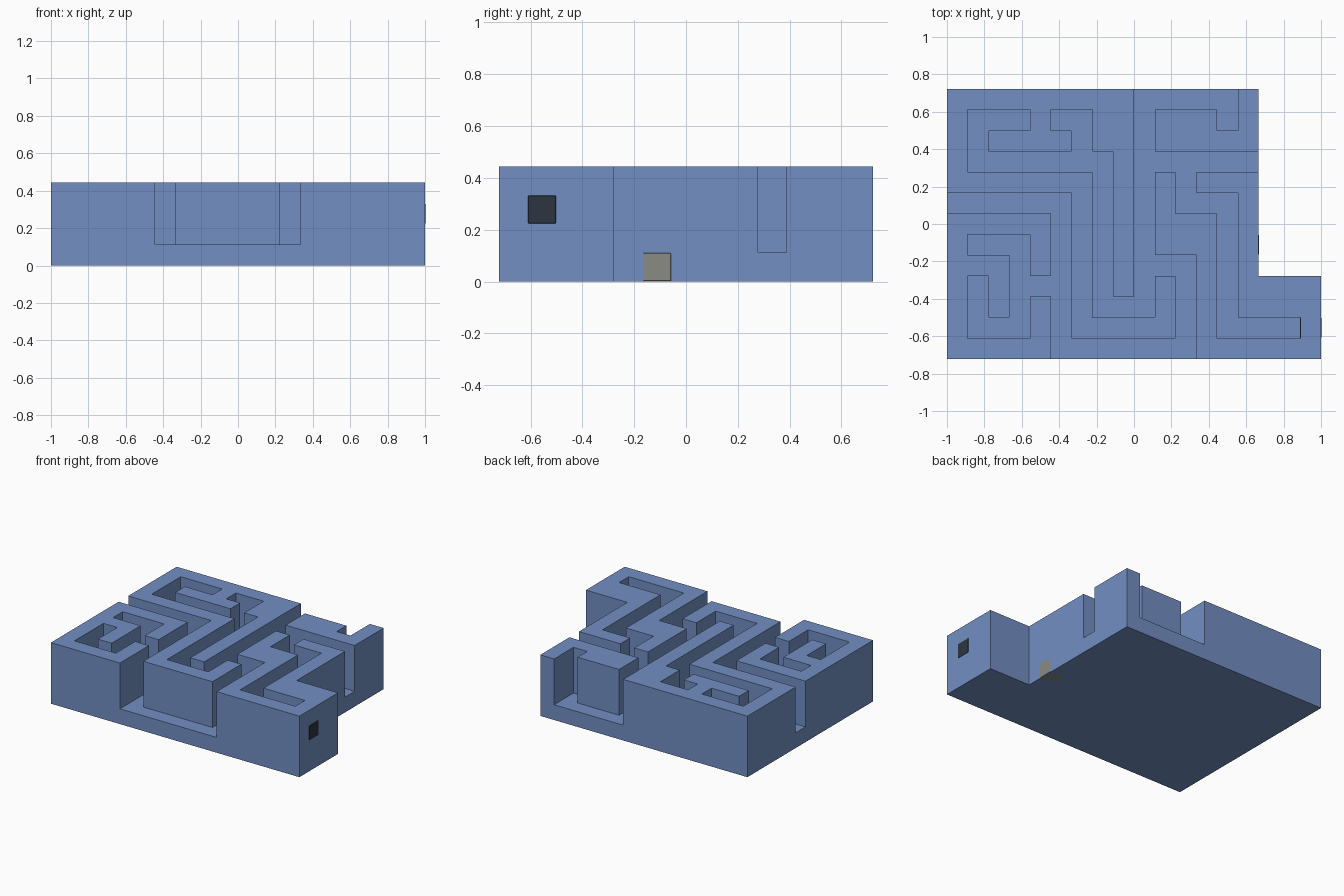
import bpy
import bmesh
from mathutils import Vector

# Floor plan, back row first: '#' tall wall, '.' corridor floor
PLAN = """
#########.....#
#...#..##.###.#
#.####.##.#####
#.......#......
#######.#.#.###
......#.#.#...#
#####.#.#.###.#
#...#.#.#.###.#
###.#.#.#...#.#
#.#...#.#.#.#.####
#.#.#.#...#.#.####
#...#.#####.#....#
#####.......######
""".split()[::-1]

WIDTH = max(len(row) for row in PLAN)
CELL = 2 / WIDTH
DEPTH = len(PLAN) * CELL


def material(name, rgb):
    """Flat material from display colour values in 0-255."""
    linear = [((c / 255 + 0.055) / 1.055) ** 2.4 for c in rgb]
    mat = bpy.data.materials.new(name)
    mat.use_nodes = True
    mat.diffuse_color = (*linear, 1)
    bsdf = mat.node_tree.nodes["Principled BSDF"]
    bsdf.inputs["Base Color"].default_value = (*linear, 1)
    return mat


def corner(col, row, level=0):
    return Vector((col * CELL - 1, row * CELL - DEPTH / 2, level * CELL))


def finish(bm, name, mat):
    bmesh.ops.recalc_face_normals(bm, faces=bm.faces)
    mesh = bpy.data.meshes.new(name)
    bm.to_mesh(mesh)
    bm.free()
    mesh.materials.append(mat)
    obj = bpy.data.objects.new(name, mesh)
    bpy.context.collection.objects.link(obj)
    return obj


def raise_faces(bm, faces, levels):
    """Extrude a set of faces upward and return the raised faces in plan order."""
    out = bmesh.ops.extrude_face_region(bm, geom=faces)["geom"]
    verts = [g for g in out if isinstance(g, bmesh.types.BMVert)]
    bmesh.ops.translate(bm, verts=verts, vec=(0, 0, levels * CELL))
    return [g for g in out if isinstance(g, bmesh.types.BMFace)]


def maze_block(mat):
    bm = bmesh.new()
    # Flat sheet of cells
    for r, row in enumerate(PLAN):
        for c in range(len(row)):
            quad = [(c, r), (c + 1, r), (c + 1, r + 1), (c, r + 1)]
            bm.faces.new([bm.verts.new(corner(*p)) for p in quad])
    bmesh.ops.remove_doubles(bm, verts=bm.verts, dist=CELL / 20)
    # Base slab, then the tall walls
    tops = raise_faces(bm, bm.faces[:], 1)

    def is_wall(face):
        p = face.calc_center_median()
        return PLAN[int((p.y + DEPTH / 2) / CELL)][int((p.x + 1) / CELL)] == "#"

    raise_faces(bm, [f for f in tops if is_wall(f)], 3)
    # Merge coplanar cells into clean flat faces
    bmesh.ops.recalc_face_normals(bm, faces=bm.faces)
    bmesh.ops.dissolve_limit(bm, angle_limit=0.01, verts=bm.verts, edges=bm.edges)
    return finish(bm, "maze_block", mat)


def marker_cube(name, col, row, level, mat):
    """Softly bevelled cube filling one cell, barely proud of the block."""
    bm = bmesh.new()
    bmesh.ops.create_cube(bm, size=CELL + 0.003)
    bmesh.ops.bevel(bm, geom=bm.edges[:], offset=0.005, segments=1, affect="EDGES")
    bmesh.ops.translate(bm, verts=bm.verts, vec=corner(col + 0.5, row + 0.5, level + 0.5))
    # Keep the lowest cube standing on the ground
    for v in bm.verts:
        v.co.z = max(v.co.z, 0)
    return finish(bm, name, mat)


cube = bpy.data.objects.get("Cube")
if cube:
    bpy.data.objects.remove(cube, do_unlink=True)

blue = material("soft_blue", (114, 143, 196))
dark = material("charcoal", (44, 53, 64))
grey = material("warm_grey", (139, 139, 132))

maze_block(blue)
marker_cube("dark_marker", 17, 1, 2, dark)
marker_cube("grey_marker", 14, 5, 0, grey)
